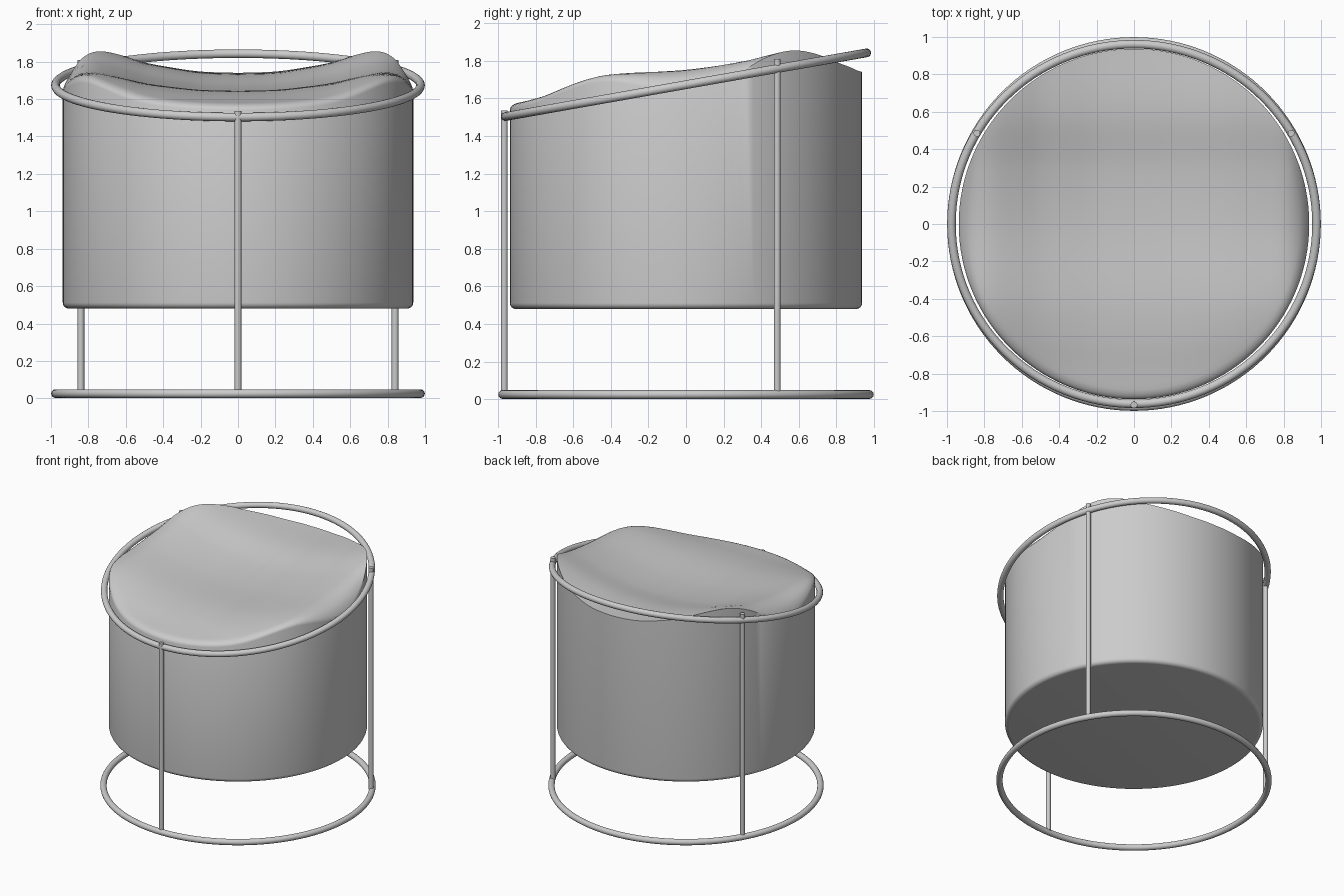
import bpy, bmesh, math
from mathutils import Vector

if "Cube" in bpy.data.objects:
    bpy.data.objects.remove(bpy.data.objects["Cube"])

grey = bpy.data.materials.new("light_grey")
grey.diffuse_color = (0.6, 0.6, 0.6, 1)
grey.use_nodes = True
grey.node_tree.nodes["Principled BSDF"].inputs["Base Color"].default_value = grey.diffuse_color


def finish(ob, angle=40):
    ob.data.materials.append(grey)
    bpy.ops.object.select_all(action='DESELECT')
    ob.select_set(True)
    bpy.context.view_layer.objects.active = ob
    bpy.ops.object.shade_smooth_by_angle(angle=math.radians(angle))


def curve(points, t):
    """Smooth interpolation through (position, value) points."""
    n = len(points)
    t = min(max(t, points[0][0]), points[-1][0])
    i = 0
    while i < n - 2 and t > points[i + 1][0]:
        i += 1

    def slope(k):
        a, b = points[max(k - 1, 0)], points[min(k + 1, n - 1)]
        return (b[1] - a[1]) / (b[0] - a[0])
    (x0, y0), (x1, y1) = points[i], points[i + 1]
    h = x1 - x0
    s = (t - x0) / h
    return ((2*s**3 - 3*s**2 + 1) * y0 + (s**3 - 2*s**2 + s) * h * slope(i)
            + (3*s**2 - 2*s**3) * y1 + (s**3 - s**2) * h * slope(i + 1))


# Saddle-shaped seat: height along the centre line, raised sides, fade to front
R = 0.937
CENTRE = [(-0.94, 1.57), (-0.8, 1.592), (-0.6, 1.625), (-0.4, 1.642), (0, 1.645),
          (0.3, 1.67), (0.6, 1.725), (0.94, 1.74)]
SIDES = [(0, 0), (0.2, 0.008), (0.35, 0.03), (0.5, 0.06), (0.62, 0.1), (0.75, 0.135),
         (0.83, 0.13), (0.89, 0.09), (0.94, 0.03)]
FADE = [(-0.94, 0.1), (-0.8, 0.2), (-0.6, 0.45), (-0.4, 0.62), (0, 0.78), (0.3, 0.92),
        (0.55, 1), (0.94, 1)]


def seat_height(x, y):
    z = curve(CENTRE, y) + curve(SIDES, abs(x)) * curve(FADE, y)
    d = max(0, math.hypot(x, y) - (R - 0.05)) / 0.05
    roll = 0.03 * min(1, max(0, (0.4 - y) / 0.4))
    return z - roll * (1 - math.sqrt(max(0, 1 - min(d, 1) ** 2)))


# Upholstered body: polar grid on top, straight wall, rounded bottom edge
SEG = 128
radii = [R * k / 24 for k in range(1, 23)] + [R - 0.05, R - 0.035, R - 0.02, R - 0.01,
                                            R - 0.004, R]
lower = [(R, 0.512)] + [(R - 0.032 + 0.032 * math.cos(a), 0.512 - 0.032 * math.sin(a))
                        for a in [math.pi / 2 * k / 6 for k in range(1, 7)]]
bm = bmesh.new()
loops = []
angles = [2 * math.pi * k / SEG for k in range(SEG)]
for r in radii:
    loops.append([bm.verts.new((r * math.cos(a), r * math.sin(a),
                  seat_height(r * math.cos(a), r * math.sin(a)))) for a in angles])
for r, z in lower:
    loops.append([bm.verts.new((r * math.cos(a), r * math.sin(a), z)) for a in angles])
mid = bm.verts.new((0, 0, seat_height(0, 0)))
for k in range(SEG):
    j = (k + 1) % SEG
    bm.faces.new((mid, loops[0][k], loops[0][j]))
    for a, b in zip(loops, loops[1:]):
        bm.faces.new((a[k], b[k], b[j], a[j]))
bm.faces.new(loops[-1][::-1])
bmesh.ops.recalc_face_normals(bm, faces=bm.faces)
me = bpy.data.meshes.new("seat_body")
bm.to_mesh(me)
bm.free()
body = bpy.data.objects.new("seat_body", me)
bpy.context.collection.objects.link(body)
finish(body)


# Floor ring and tilted top ring
def ring(name, z, tilt):
    bpy.ops.mesh.primitive_torus_add(major_segments=128, minor_segments=16,
                                     major_radius=0.976, minor_radius=0.023,
                                     location=(0, 0, z), rotation=(tilt, 0, 0))
    ob = bpy.context.object
    ob.name = name
    finish(ob, 60)


ring("floor_ring", 0.025, 0)
ring("top_ring", 1.673, math.radians(10))


# Three upright rods
def rod(name, x, y, top):
    bpy.ops.mesh.primitive_cylinder_add(vertices=20, radius=0.018, depth=top - 0.03,
                                        location=(x, y, (top + 0.03) / 2))
    ob = bpy.context.object
    ob.name = name
    finish(ob)


rod("front_rod", 0, -0.967, 1.535)
rod("left_rod", -0.84, 0.485, 1.81)
rod("right_rod", 0.84, 0.485, 1.81)
